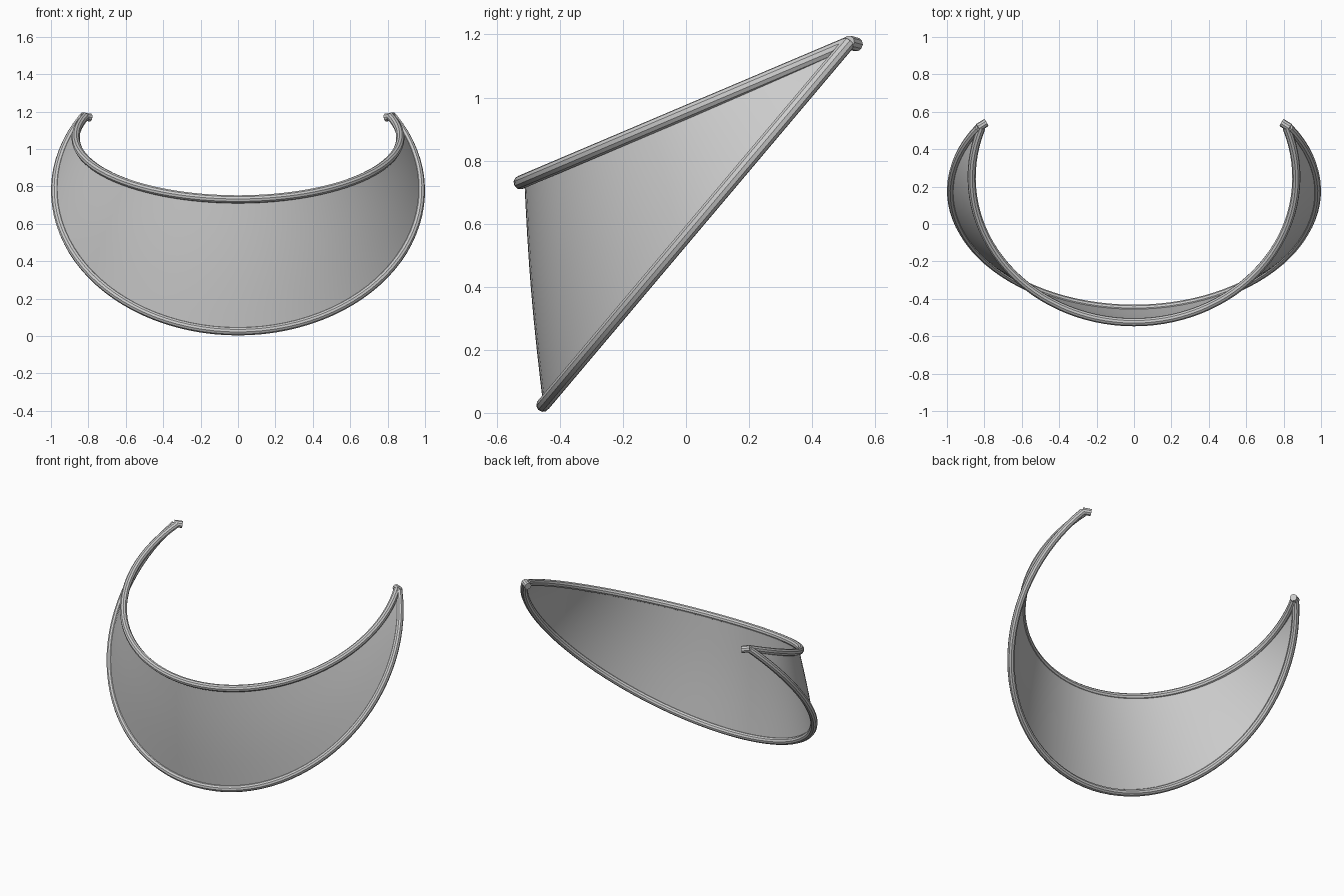
import bpy
from math import sin, cos, acos, pi
from mathutils import Vector

cube = bpy.data.objects.get("Cube")
if cube:
    bpy.data.objects.remove(cube, do_unlink=True)

grey = bpy.data.materials.new("plain grey")
grey.use_nodes = True
COLOUR = (0.6, 0.6, 0.6, 1)
grey.diffuse_color = COLOUR
grey.node_tree.nodes["Principled BSDF"].inputs["Base Color"].default_value = COLOUR

RADIUS = 0.022
STEPS = 64
TIP_Y, TIP_Z = 0.515, 1.172


def upper_point(s, inset=0.0):
    """Upper rim, a tilted ellipse arc; s runs from -1 to 1."""
    t = s * acos((0.25 - TIP_Y) / 0.775)
    y = 0.25 - (0.775 - inset) * cos(t)
    z = 0.731 + (0.25 - 0.775 * cos(t) + 0.525) * (TIP_Z - 0.731) / (TIP_Y + 0.525)
    return Vector(((0.868 - inset) * sin(t), y, z + inset))


def lower_point(s):
    """Lower rim, a wider and steeper ellipse arc."""
    t = s * acos((0.775 - TIP_Z) / 0.75)
    z = 0.775 - 0.75 * cos(t)
    y = -0.453 + (z - 0.025) * (TIP_Y + 0.453) / (TIP_Z - 0.025)
    return Vector((0.978 * sin(t), y, z))


def finish(obj):
    bpy.ops.object.select_all(action="DESELECT")
    obj.select_set(True)
    bpy.context.view_layer.objects.active = obj
    if obj.type == "CURVE":
        bpy.ops.object.convert(target="MESH")
        obj = bpy.context.object
    obj.data.materials.clear()
    obj.data.materials.append(grey)
    bpy.ops.object.shade_smooth_by_angle()


def tube(name, points):
    curve = bpy.data.curves.new(name, "CURVE")
    curve.dimensions = "3D"
    curve.bevel_depth = RADIUS
    curve.bevel_resolution = 3
    curve.use_fill_caps = True
    spline = curve.splines.new("POLY")
    spline.points.add(len(points) - 1)
    for target, p in zip(spline.points, points):
        target.co = (*p, 1)
    obj = bpy.data.objects.new(name, curve)
    bpy.context.collection.objects.link(obj)
    finish(obj)


params = [2 * i / STEPS - 1 for i in range(STEPS + 1)]

# Rims
tube("upper_rim", [upper_point(s) for s in params])
tube("lower_rim", [lower_point(s) for s in params])

# Short pegs at the rim tips
for side, sx in (("left", 1), ("right", -1)):
    tube(side + "_end_peg", [Vector((sx * 0.834, TIP_Y, TIP_Z + 0.003)),
                             Vector((sx * 0.79, TIP_Y + 0.027, TIP_Z - 0.004))])

# Shield lofted between the rims with a slight outward bulge
ROWS = 8
verts, faces = [], []
for s in params:
    low, high = lower_point(s), upper_point(s, 0.012)
    outward = Vector((low.x, low.y - 0.25, 0)).normalized()
    for j in range(ROWS + 1):
        f = j / ROWS
        bulge = 0.008 * sin(pi * f) * (1 - s * s)
        verts.append(low.lerp(high, f) + outward * bulge)
for i in range(STEPS):
    for j in range(ROWS):
        a = i * (ROWS + 1) + j
        b = a + ROWS + 1
        faces.append((a, b, b + 1, a + 1))
mesh = bpy.data.meshes.new("shield")
mesh.from_pydata(verts, [], faces)
shield = bpy.data.objects.new("shield", mesh)
bpy.context.collection.objects.link(shield)
finish(shield)
